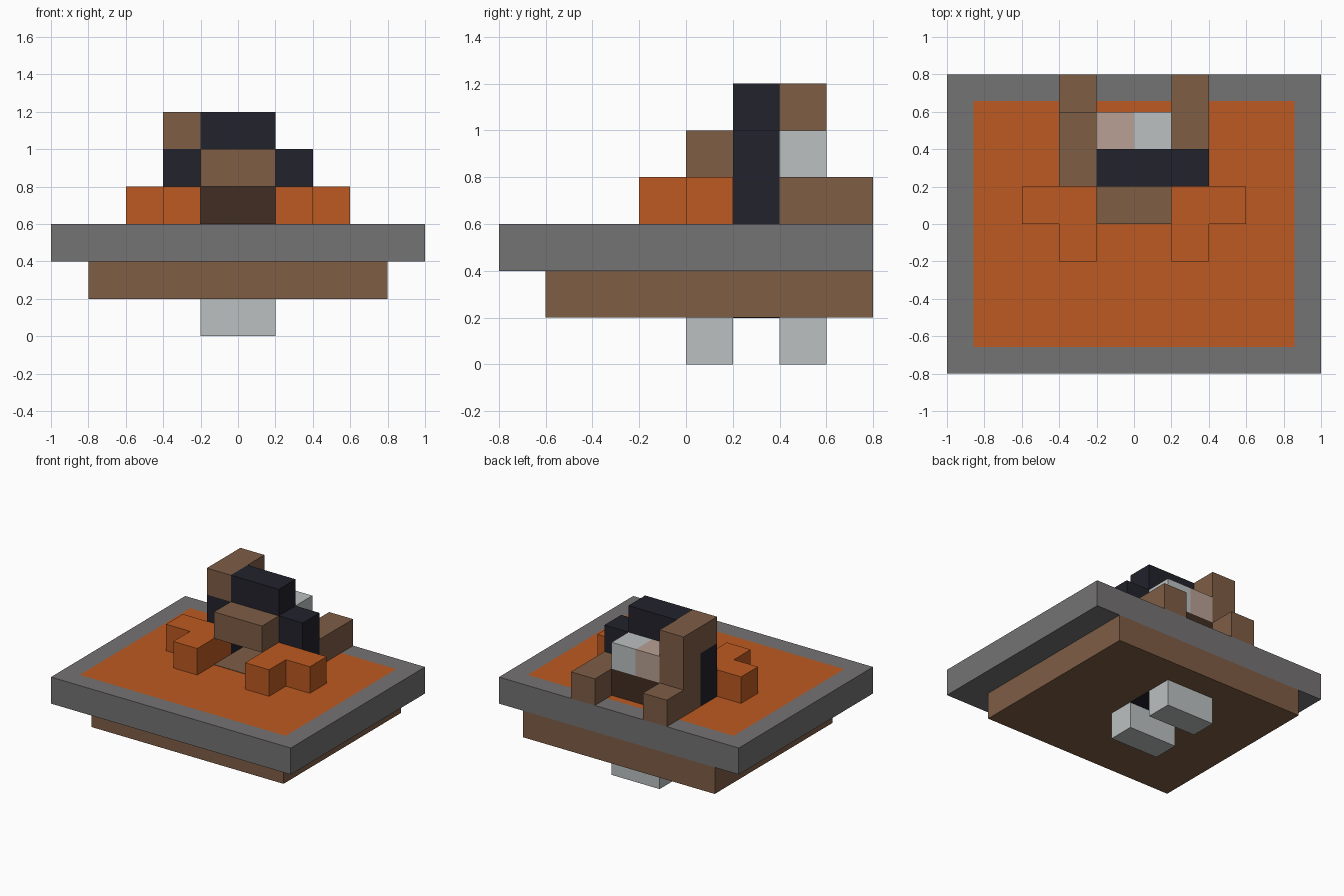
import bpy
import bmesh
from mathutils import Vector

default = bpy.data.objects.get("Cube")
if default:
    bpy.data.objects.remove(default, do_unlink=True)


def linear(hex_code):
    """Turn an sRGB hex code into a linear RGBA colour."""
    channels = [int(hex_code[i:i + 2], 16) / 255 for i in (0, 2, 4)]
    return [c / 12.92 if c <= 0.04045 else ((c + 0.055) / 1.055) ** 2.4
            for c in channels] + [1]


def material(name, hex_code):
    mat = bpy.data.materials.new(name)
    mat.use_nodes = True
    mat.diffuse_color = linear(hex_code)
    mat.node_tree.nodes["Principled BSDF"].inputs["Base Color"].default_value = linear(hex_code)
    return mat


stone = material("stone grey", "757373")
orange = material("burnt orange", "BC5A21")
brown = material("wood brown", "7E5D45")
dark_brown = material("dark brown", "412D23")
navy = material("dark navy", "22222C")
pale = material("pale grey", "BBC0C0")
pink = material("dusty pink", "B8A093")


def block(name, mat, x, y, z, inset=None):
    """Box between the given (low, high) ranges, with an optional inset top."""
    low, high = (Vector(c) for c in zip(x, y, z))
    bm = bmesh.new()
    bmesh.ops.create_cube(bm, size=1)
    for v in bm.verts:
        v.co = (low + high) / 2 + v.co * (high - low)
    mesh = bpy.data.meshes.new(name)
    mesh.materials.append(mat)
    if inset:
        width, inset_mat = inset
        mesh.materials.append(inset_mat)
        bm.normal_update()
        top = max(bm.faces, key=lambda f: f.normal.z)
        bmesh.ops.inset_region(bm, faces=[top], thickness=width)
        top.material_index = 1
    bm.to_mesh(mesh)
    bm.free()
    obj = bpy.data.objects.new(name, mesh)
    bpy.context.collection.objects.link(obj)
    return obj


MID = (-0.2, 0.2)
LEFT, RIGHT = (0.2, 0.4), (-0.4, -0.2)

# Base: feet, lower deck, and framed slab with an orange top
block("front_foot", pale, MID, (0, 0.2), (0, 0.2))
block("rear_foot", pale, MID, (0.4, 0.6), (0, 0.2))
block("lower_deck", brown, (-0.8, 0.8), (-0.6, 0.8), (0.2, 0.4))
block("underside_panel", navy, MID, (0.2, 0.4), (0.197, 0.2))
block("framed_slab", stone, (-1, 1), (-0.8, 0.8), (0.4, 0.6), inset=(0.2, orange))
block("floor_panel", brown, MID, (0, 0.4), (0.6, 0.603))

# Paired parts on both sides
for side, x in (("left", LEFT), ("right", RIGHT)):
    outer = (0.2, 0.6) if side == "left" else (-0.6, -0.2)
    block(side + "_wing", orange, outer, (0, 0.2), (0.6, 0.8))
    block(side + "_claw", orange, x, (-0.2, 0), (0.6, 0.8))
    block(side + "_pillar", navy, x, (0.2, 0.4), (0.6, 1))
    block(side + "_rear_arm", brown, x, (0.4, 0.8), (0.6, 0.8))

# Centre stack
block("rear_wall", dark_brown, MID, (0.4, 0.6), (0.6, 0.8))
block("front_beam", brown, MID, (0, 0.2), (0.8, 1))
block("centre_bridge", navy, MID, (0.2, 0.4), (0.8, 1.2))
block("pale_rear_block", pale, (0, 0.2), (0.4, 0.6), (0.8, 1))
block("pink_rear_block", pink, (-0.2, 0), (0.4, 0.6), (0.8, 1))

# Tall post on one side
block("tall_post", brown, RIGHT, (0.4, 0.6), (0.8, 1.2))
block("post_cap", brown, RIGHT, (0.2, 0.4), (1, 1.2))
